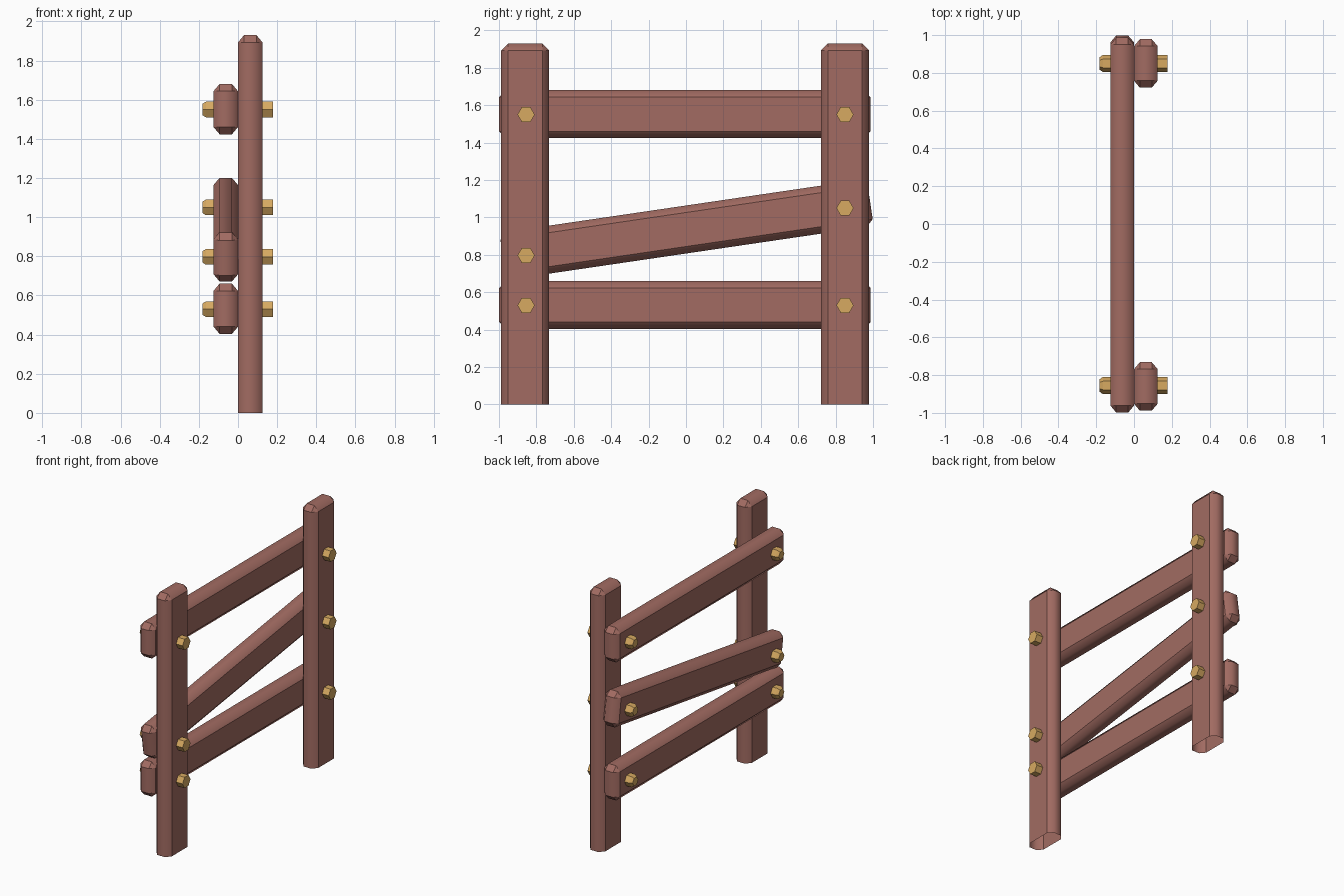
import bpy, bmesh, math
from mathutils import Matrix, Vector

if "Cube" in bpy.data.objects:
    bpy.data.objects.remove(bpy.data.objects["Cube"])


def material(name, rgb):
    m = bpy.data.materials.new(name)
    m.diffuse_color = (*rgb, 1)
    m.use_nodes = True
    m.node_tree.nodes["Principled BSDF"].inputs["Base Color"].default_value = m.diffuse_color
    return m


wood = material("red brown wood", (0.36, 0.148, 0.122))
brass = material("brass", (0.68, 0.40, 0.12))


def finish(bm, name, mat, loc, tilt=0):
    me = bpy.data.meshes.new(name)
    bm.to_mesh(me)
    bm.free()
    me.materials.append(mat)
    ob = bpy.data.objects.new(name, me)
    ob.location = loc
    ob.rotation_euler.x = tilt
    bpy.context.collection.objects.link(ob)
    return ob


def plank(name, ly, lz, loc, tilt=0, open_bottom=False):
    """Chamfered board, 0.125 thick in x; open_bottom gives a cut-off foot."""
    c, squash = 0.037, 0.031 / 0.037
    bm = bmesh.new()
    bmesh.ops.create_cube(bm, size=1)
    extra = 0.1 if open_bottom else 0
    bmesh.ops.scale(bm, vec=(0.125 / squash, ly, lz + extra), verts=bm.verts)
    bmesh.ops.translate(bm, vec=(0, 0, -extra / 2), verts=bm.verts)
    bmesh.ops.bevel(bm, geom=bm.edges[:], offset=c, segments=1, affect='EDGES')
    bmesh.ops.scale(bm, vec=(squash, 1, 1), verts=bm.verts)
    if open_bottom:
        bmesh.ops.bisect_plane(bm, geom=bm.verts[:] + bm.edges[:] + bm.faces[:],
                               plane_co=(0, 0, -lz / 2), plane_no=(0, 0, -1),
                               clear_outer=True)
    bm.normal_update()
    # narrow sides shade round, broad faces and corners stay crisp
    for f in bm.faces:
        f.smooth = True
    for e in bm.edges:
        d = (e.verts[1].co - e.verts[0].co).normalized()
        along = max(abs(d.y), abs(d.z)) > 0.99
        broad = any(abs(f.normal.x) > 0.99 for f in e.link_faces)
        e.smooth = along and not broad
    return finish(bm, name, wood, loc, tilt)


def bolt_end(name, sections, y, z):
    """Six-sided bolt end along x from (x, radius) sections."""
    bm = bmesh.new()
    rings = [[bm.verts.new((x, r * math.cos(k * math.pi / 3), r * math.sin(k * math.pi / 3)))
              for k in range(6)] for x, r in sections]
    for a, b in zip(rings, rings[1:]):
        for k in range(6):
            bm.faces.new((a[k], a[k - 1], b[k - 1], b[k]))
    bm.faces.new(rings[0])
    bm.faces.new(rings[-1])
    bmesh.ops.recalc_face_normals(bm, faces=bm.faces[:])
    finish(bm, name, brass, (0, y, z))


# posts
for side, y in (("left", -0.86), ("right", 0.85)):
    plank(side + "_post", 0.257, 1.93, (0.0625, y, 0.965), open_bottom=True)

# rails
plank("top_rail", 1.985, 0.257, (-0.0625, -0.006, 1.552))
plank("bottom_rail", 1.985, 0.257, (-0.0625, -0.006, 0.532))
plank("diagonal_rail", 1.985, 0.254, (-0.0625, 0.003, 0.936), math.atan(0.147))

# bolts: plain head on the posts, chamfered nut on the rails
for y, heights in ((-0.855, (0.53, 0.797, 1.55)), (0.85, (0.53, 1.05, 1.55))):
    for z in heights:
        bolt_end("bolt_head", [(0.12, 0.046), (0.178, 0.046)], y, z)
        bolt_end("bolt_nut", [(-0.12, 0.046), (-0.164, 0.046), (-0.182, 0.033)], y, z)
